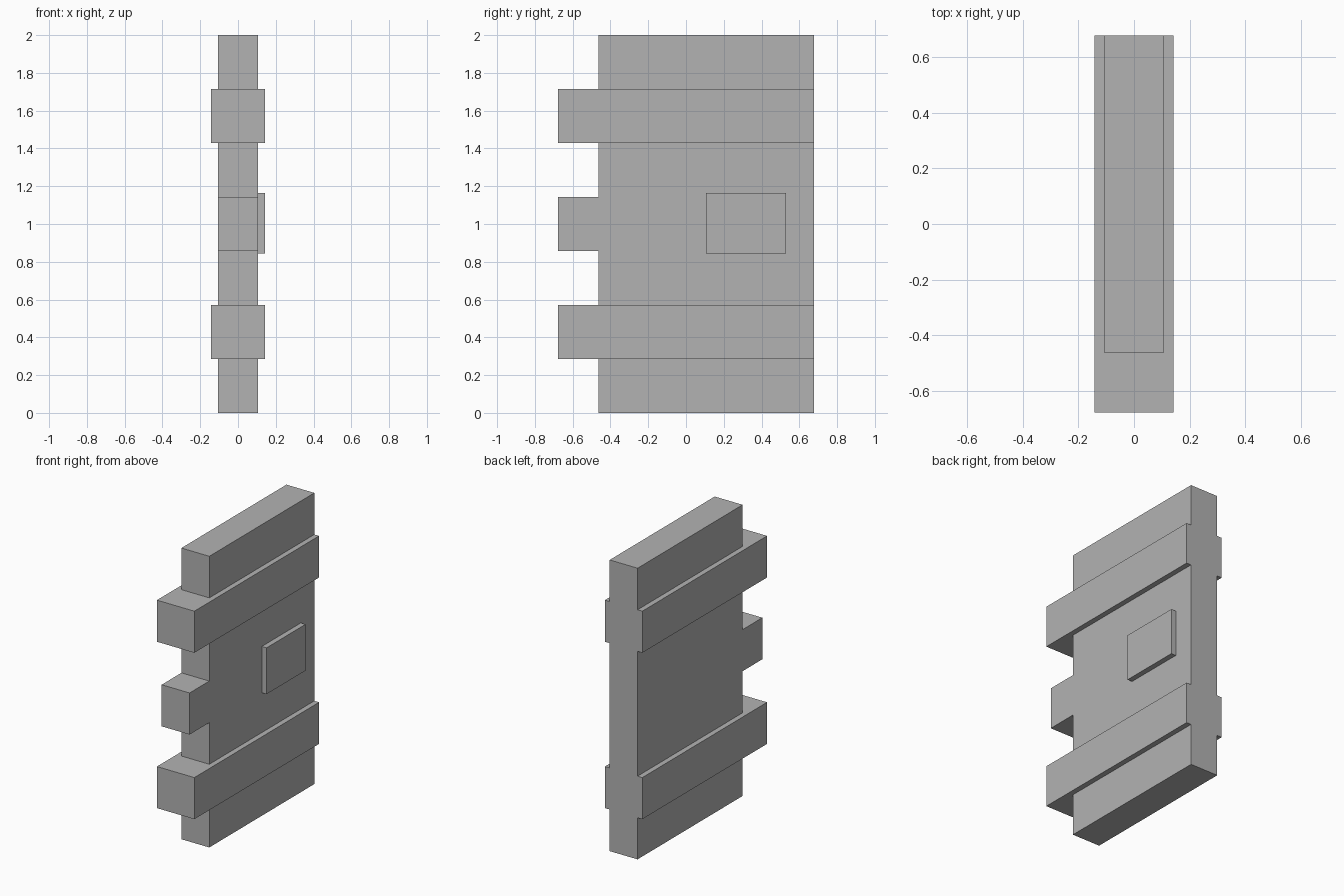
import bpy
import bmesh

cube = bpy.data.objects.get("Cube")
if cube:
    bpy.data.objects.remove(cube, do_unlink=True)

grey = bpy.data.materials.new("plain grey")
grey.use_nodes = True
GREY = (0.45, 0.45, 0.45, 1)
grey.diffuse_color = GREY
grey.node_tree.nodes["Principled BSDF"].inputs["Base Color"].default_value = GREY

STEP = 2 / 7          # height of one course
BACK = 0.677          # rear edge; projecting ends reach -BACK
FRONT = -0.463        # front edge of the panel
PANEL = 0.106         # half thickness of the panel
BAND = 0.142          # half thickness of the bands


def prism(name, outline, x0, x1):
    """Extrude a (y, z) outline from x0 to x1."""
    bm = bmesh.new()
    face = bm.faces.new([bm.verts.new((x0, y, z)) for y, z in outline])
    moved = bmesh.ops.extrude_face_region(bm, geom=[face])["geom"]
    verts = [v for v in moved if isinstance(v, bmesh.types.BMVert)]
    bmesh.ops.translate(bm, vec=(x1 - x0, 0, 0), verts=verts)
    bmesh.ops.recalc_face_normals(bm, faces=bm.faces)
    mesh = bpy.data.meshes.new(name)
    bm.to_mesh(mesh)
    bm.free()
    mesh.materials.append(grey)
    obj = bpy.data.objects.new(name, mesh)
    bpy.context.collection.objects.link(obj)
    return obj


def rect(y0, y1, z0, z1):
    return [(y0, z0), (y1, z0), (y1, z1), (y0, z1)]


# Thin end sections of the panel
prism("panel_bottom", rect(FRONT, BACK, 0, STEP), -PANEL, PANEL)
prism("panel_top", rect(FRONT, BACK, 6 * STEP, 2), -PANEL, PANEL)

# Middle section with its projecting tongue
middle = [(BACK, 2 * STEP), (BACK, 5 * STEP), (FRONT, 5 * STEP),
          (FRONT, 4 * STEP), (-BACK, 4 * STEP), (-BACK, 3 * STEP),
          (FRONT, 3 * STEP), (FRONT, 2 * STEP)]
prism("panel_middle", middle, -PANEL, PANEL)

# Thicker bands that run the full depth
for name, course in (("lower_band", 1), ("upper_band", 5)):
    prism(name, rect(-BACK, BACK, course * STEP, (course + 1) * STEP), -BAND, BAND)

# Raised plate on one side only
prism("side_plate", rect(0.107, 0.53, 0.845, 1.163), PANEL, BAND)
